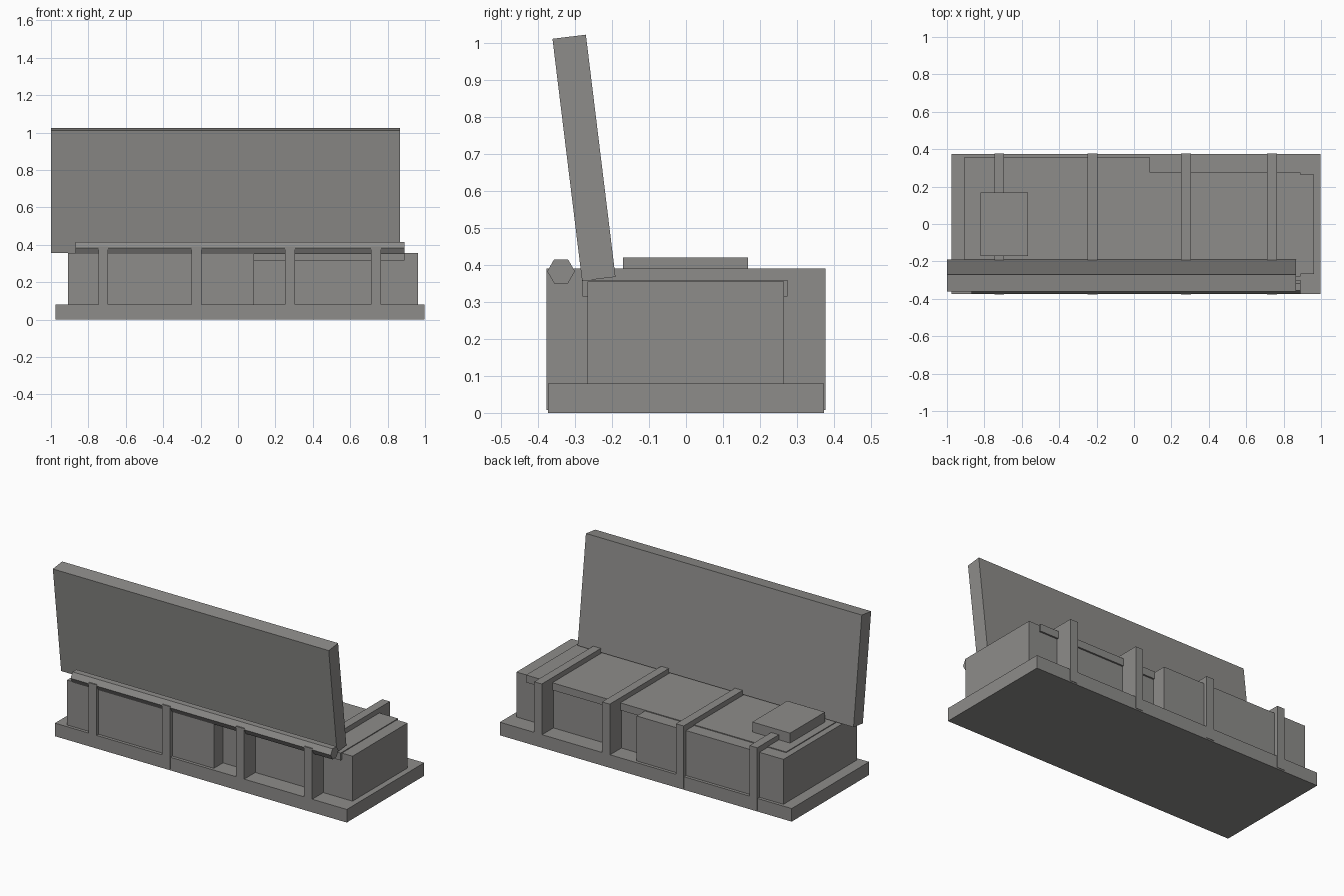
import bpy
import bmesh
from math import atan2, cos, sin, pi
from mathutils import Matrix

cube = bpy.data.objects.get("Cube")
if cube:
    bpy.data.objects.remove(cube, do_unlink=True)

grey = bpy.data.materials.new("stone_grey")
grey.use_nodes = True
colour = (0.27, 0.265, 0.255, 1)
grey.diffuse_color = colour
grey.node_tree.nodes["Principled BSDF"].inputs["Base Color"].default_value = colour


def finish(name, bm):
    bmesh.ops.recalc_face_normals(bm, faces=bm.faces)
    mesh = bpy.data.meshes.new(name)
    bm.to_mesh(mesh)
    bm.free()
    mesh.materials.append(grey)
    obj = bpy.data.objects.new(name, mesh)
    bpy.context.collection.objects.link(obj)
    return obj


def box(name, x, y, z):
    """Box given by its (min, max) range on each axis."""
    bm = bmesh.new()
    size = [r[1] - r[0] for r in (x, y, z)]
    mid = [(r[0] + r[1]) / 2 for r in (x, y, z)]
    bmesh.ops.create_cube(bm, size=1, matrix=Matrix.Translation(mid) @ Matrix.Diagonal((*size, 1)))
    return finish(name, bm)


def prism(name, x, profile):
    """Extrude a (y, z) profile along x."""
    bm = bmesh.new()
    face = bm.faces.new([bm.verts.new((x[0], y, z)) for y, z in profile])
    out = bmesh.ops.extrude_face_region(bm, geom=[face], use_keep_orig=True)
    verts = [v for v in out["geom"] if isinstance(v, bmesh.types.BMVert)]
    bmesh.ops.translate(bm, verts=verts, vec=(x[1] - x[0], 0, 0))
    return finish(name, bm)


# Plinth and the two overlapping body blocks
box("base_slab", (-0.977, 0.998), (-0.374, 0.374), (0, 0.08))
box("wide_body", (-0.908, 0.085), (-0.355, 0.355), (0.07, 0.355))
box("narrow_body", (-0.5, 0.962), (-0.267, 0.265), (0.07, 0.355))

# Thin cover over the body, with a raised block at one end
box("top_cover", (-0.87, 0.89), (-0.28, 0.275), (0.315, 0.36))
box("raised_block", (-0.822, -0.566), (-0.17, 0.168), (0.35, 0.421))

# Cross ribs
for i, x in enumerate((-0.72, -0.222, 0.278, 0.738)):
    box(f"cross_rib_{i + 1}", (x - 0.026, x + 0.026), (-0.378, 0.377), (0.008, 0.391))

# Six-sided hinge bar
hexagon = [(-0.338 + 0.0375 * cos(i * pi / 3), 0.383 + 0.0375 * sin(i * pi / 3)) for i in range(6)]
prism("hinge_bar", (-0.87, 0.89), hexagon)

# Open lid, leaning towards the front
lid = box("open_lid", (-1, 0.867), (-0.0455, 0.0455), (-0.33, 0.33))
lid.location = (0, -0.276, 0.69)
lid.rotation_euler.x = atan2(0.08, 0.654)
